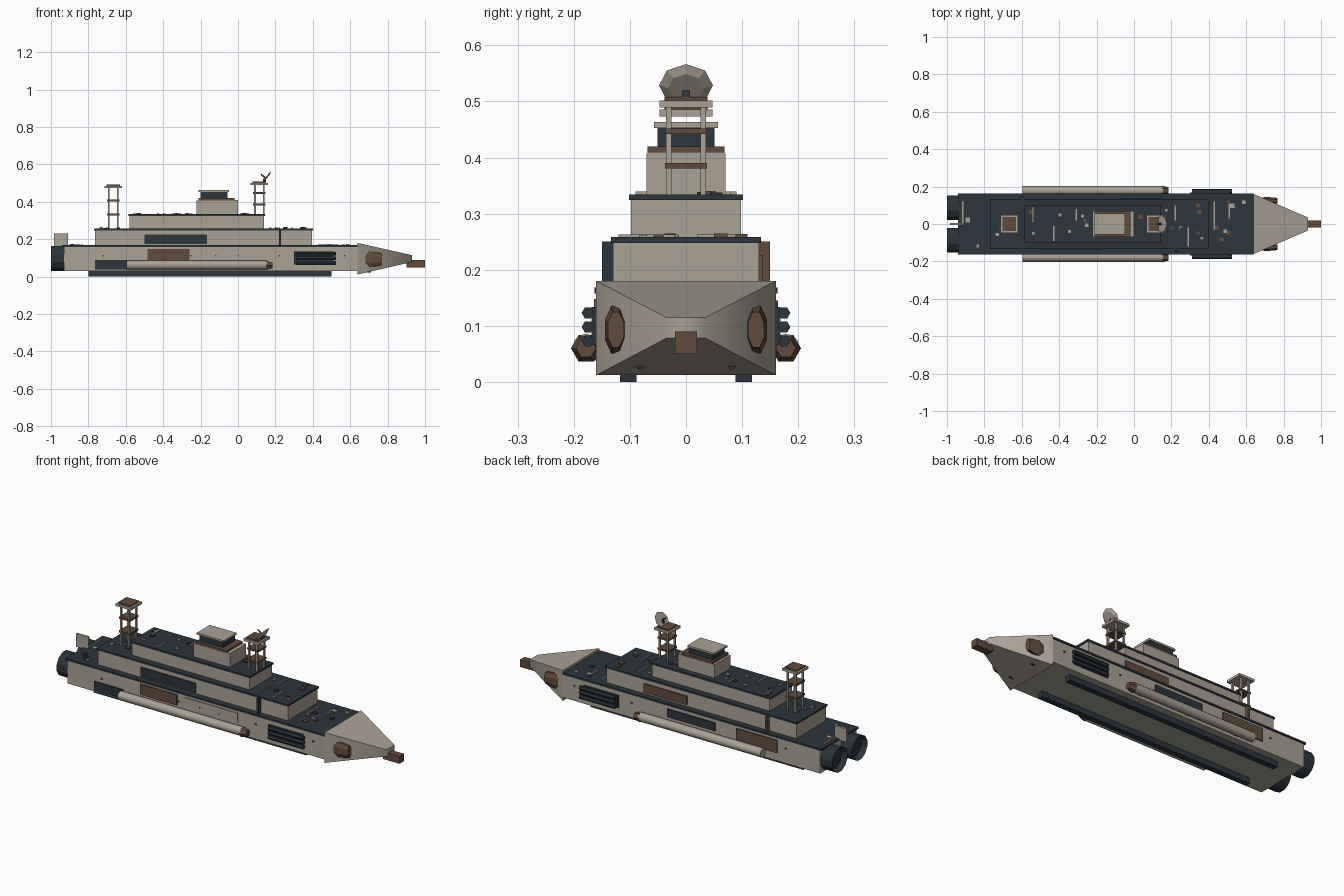
import bpy, bmesh, math, random
from mathutils import Matrix, Vector

if "Cube" in bpy.data.objects:
    bpy.data.objects.remove(bpy.data.objects["Cube"])

random.seed(7)


def mat(name, c):
    m = bpy.data.materials.new(name)
    m.diffuse_color = (*c, 1)
    m.use_nodes = True
    m.node_tree.nodes["Principled BSDF"].inputs["Base Color"].default_value = m.diffuse_color
    return m


GREY = mat("hull_grey", (0.40, 0.36, 0.30))
DARK = mat("deck_dark", (0.025, 0.035, 0.045))
BROWN = mat("rust_brown", (0.12, 0.07, 0.045))


def finish(name, bm, m, smooth=None):
    bmesh.ops.recalc_face_normals(bm, faces=bm.faces)
    me = bpy.data.meshes.new(name)
    bm.to_mesh(me)
    bm.free()
    me.materials.append(m)
    ob = bpy.data.objects.new(name, me)
    bpy.context.collection.objects.link(ob)
    if smooth:
        bpy.context.view_layer.objects.active = ob
        ob.select_set(True)
        bpy.ops.object.shade_smooth_by_angle(angle=math.radians(smooth))
        ob.select_set(False)
    return ob


def box(name, x0, x1, y0, y1, z0, z1, m=GREY):
    bm = bmesh.new()
    bmesh.ops.create_cube(bm, size=1)
    for v in bm.verts:
        v.co = Vector(((x0 + x1) / 2 + v.co.x * (x1 - x0),
                       (y0 + y1) / 2 + v.co.y * (y1 - y0),
                       (z0 + z1) / 2 + v.co.z * (z1 - z0)))
    return finish(name, bm, m)


def tube(name, x0, x1, y, z, r0, r1, n, m, sy=1.0, smooth=None, spin=0.0):
    """Cylinder or cone along x, r0 at x0 and r1 at x1."""
    bm = bmesh.new()
    M = (Matrix.Translation(((x0 + x1) / 2, y, z)) @ Matrix.Diagonal((1, sy, 1, 1))
         @ Matrix.Rotation(math.pi / 2, 4, 'Y') @ Matrix.Rotation(spin, 4, 'Z'))
    bmesh.ops.create_cone(bm, cap_ends=True, segments=n, radius1=r0, radius2=r1,
                          depth=x1 - x0, matrix=M)
    return finish(name, bm, m, smooth)


# Hull, keel strips and stepped decks
box("hull", -0.93, 0.645, -0.158, 0.158, 0.03, 0.16)
box("main_deck", -0.94, 0.64, -0.163, 0.163, 0.158, 0.168, DARK)
box("second_tier", -0.765, 0.395, -0.13, 0.13, 0.165, 0.25)
box("second_deck", -0.77, 0.40, -0.134, 0.134, 0.248, 0.258, DARK)
box("third_tier", -0.58, 0.14, -0.098, 0.098, 0.255, 0.325)
box("third_deck", -0.585, 0.145, -0.102, 0.102, 0.324, 0.334, DARK)

# Bridge
box("bridge_body", -0.222, 0.0, -0.07, 0.07, 0.33, 0.407)
box("bridge_band", -0.21, -0.02, -0.069, 0.069, 0.405, 0.42, BROWN)
box("bridge_lip", -0.02, 0.0, -0.069, 0.069, 0.405, 0.41)
box("bridge_windows", -0.20, -0.055, -0.051, 0.051, 0.418, 0.455, DARK)
box("bridge_roof", -0.212, -0.048, -0.057, 0.057, 0.453, 0.463)

# Nose: tapered four-sided frustum with a blunt ram
bm = bmesh.new()
rings = [[bm.verts.new((x, y, z)) for y, z in ((-w, a), (w, a), (w, b), (-w, b))]
         for x, w, a, b in ((0.64, 0.16, 0.012, 0.18), (0.93, 0.035, 0.078, 0.115))]
for i in range(4):
    j = (i + 1) % 4
    bm.faces.new((rings[0][i], rings[0][j], rings[1][j], rings[1][i]))
for r in rings:
    bm.faces.new(r)
finish("nose", bm, GREY, 75)
box("nose_ram", 0.90, 1.0, -0.02, 0.02, 0.05, 0.09, BROWN)

# Stern fin
box("stern_fin", -0.985, -0.91, -0.006, 0.006, 0.16, 0.232)

for s, side in ((-1, "right"), (1, "left")):
    def sbox(name, x0, x1, y0, y1, z0, z1, m):
        box(f"{side}_{name}", x0, x1, *sorted((s * y0, s * y1)), z0, z1, m)

    sbox("keel_strip", -0.80, 0.50, 0.088, 0.118, 0.0, 0.032, DARK)
    # Engine with recessed nozzle
    eng = tube(f"{side}_engine", -1.0, -0.92, s * 0.087, 0.097, 0.068, 0.068, 12, DARK,
               spin=math.pi / 12)
    bm = bmesh.new()
    bm.from_mesh(eng.data)
    back = min(bm.faces, key=lambda f: f.calc_center_median().x)
    bmesh.ops.inset_region(bm, faces=[back], thickness=0.012)
    bmesh.ops.translate(bm, verts=back.verts, vec=(0.03, 0, 0))
    bm.to_mesh(eng.data)
    bm.free()
    # Nose thruster pods
    tube(f"{side}_nose_pod_base", 0.665, 0.71, s * 0.125, 0.093, 0.036, 0.046, 8, BROWN,
         0.46, spin=math.pi / 8)
    tube(f"{side}_nose_pod", 0.71, 0.768, s * 0.125, 0.093, 0.046, 0.034, 8, BROWN,
         0.46, spin=math.pi / 8)
    tube(f"{side}_nose_port", 0.68, 0.712, s * 0.082, 0.029, 0.007, 0.007, 8, DARK)
    # Long side tube and its tip
    tube(f"{side}_long_tube", -0.595, 0.155, s * 0.178, 0.062, 0.024, 0.024, 12, GREY, smooth=40)
    tube(f"{side}_tube_tip", 0.15, 0.185, s * 0.178, 0.06, 0.027, 0.018, 6, BROWN)
    for x in (-0.5, -0.2, 0.1):
        sbox("tube_bracket", x - 0.015, x + 0.015, 0.155, 0.172, 0.045, 0.078, DARK)
    # Gun rack of three barrels
    sbox("gun_rack_plate", 0.30, 0.51, 0.155, 0.168, 0.066, 0.134, DARK)
    for z in (0.073, 0.098, 0.123):
        tube(f"{side}_gun_barrel", 0.31, 0.525, s * 0.175, z, 0.011, 0.011, 6, DARK)
    # Rivet-like hull fittings
    for x in (-0.72, -0.25, -0.12, 0.0, 0.22, 0.57):
        sbox("hull_fitting", x - 0.004, x + 0.004, 0.155, 0.163, 0.108, 0.116, BROWN)

# Right side panels
box("right_stern_panel", -0.765, -0.59, -0.164, -0.15, 0.038, 0.088, DARK)
box("right_rust_panel", -0.485, -0.26, -0.164, -0.15, 0.09, 0.148, BROWN)
box("right_plain_panel", -0.21, 0.11, -0.162, -0.15, 0.093, 0.145)
box("right_tier_panel", -0.50, -0.165, -0.137, -0.12, 0.175, 0.226, DARK)
box("right_tier_rib", 0.218, 0.23, -0.15, -0.12, 0.168, 0.25, DARK)
# Left side panels
box("left_rust_panel", -0.67, -0.42, 0.15, 0.164, 0.075, 0.145, BROWN)
box("left_dark_panel", -0.29, 0.0, 0.15, 0.164, 0.095, 0.14, DARK)
box("left_tier_panel", -0.10, 0.165, 0.12, 0.137, 0.178, 0.226, BROWN)
box("left_tier_rib", -0.60, -0.588, 0.12, 0.15, 0.168, 0.25, BROWN)


# Lattice masts
def mast(name, cx, z0, z1, shelves):
    for dx in (-0.024, 0.024):
        for y in (-0.031, 0.031):
            box(name + "_post", cx + dx - 0.005, cx + dx + 0.005, y - 0.005, y + 0.005, z0, z1)
    for z in shelves:
        box(name + "_shelf", cx - 0.034, cx + 0.034, -0.037, 0.037, z - 0.005, z + 0.005, BROWN)
    box(name + "_cap", cx - 0.047, cx + 0.047, -0.047, 0.047, z1 - 0.013, z1)
    box(name + "_cap_plate", cx - 0.036, cx + 0.036, -0.038, 0.038, z1 - 0.002, z1 + 0.006, BROWN)


mast("rear_mast", -0.667, 0.255, 0.486, (0.333, 0.408))
mast("front_mast", 0.114, 0.33, 0.502, (0.385, 0.447))

# Tilted eight-sided dish with feed
axis = Vector((-0.79, 0, 0.61))
rot = axis.to_track_quat('Z', 'Y').to_matrix().to_4x4()
base = Matrix.Translation((0.15, 0, 0.526)) @ rot
bm = bmesh.new()
bmesh.ops.create_cone(bm, cap_ends=True, segments=8, radius1=0.032, radius2=0.048,
                      depth=0.008, matrix=base)
finish("dish", bm, GREY)
bm = bmesh.new()
bmesh.ops.create_cone(bm, cap_ends=True, segments=6, radius1=0.004, radius2=0.004,
                      depth=0.035, matrix=base @ Matrix.Translation((0, 0, 0.018)))
finish("dish_feed", bm, BROWN)
box("dish_stand", 0.135, 0.15, -0.006, 0.006, 0.50, 0.525, DARK)

# Deck pipes (x, y, half length, deck height)
for x, y, h, z in ((-0.915, 0.06, 0.06, 0.167), (0.43, 0.08, 0.075, 0.167), (0.29, -0.13, 0.05, 0.257),
                   (0.51, 0.07, 0.04, 0.167), (-0.54, 0.05, 0.04, 0.333), (-0.31, 0.05, 0.03, 0.333),
                   (-0.43, -0.05, 0.04, 0.333), (0.22, 0.06, 0.04, 0.257)):
    y = max(min(y, 0.12 - h), h - 0.12)
    box("deck_pipe", x - 0.004, x + 0.004, y - h, y + h, z, z + 0.006)

# Small scattered hatches on each deck
for x0, x1, w, z, n in ((-0.90, -0.79, 0.13, 0.167, 6), (0.42, 0.62, 0.13, 0.167, 9),
                        (-0.75, -0.60, 0.11, 0.257, 4), (0.17, 0.37, 0.11, 0.257, 8),
                        (-0.56, -0.25, 0.085, 0.333, 10), (0.01, 0.06, 0.085, 0.333, 3)):
    for i in range(n):
        x, y = random.uniform(x0, x1), random.uniform(-w, w)
        r = random.uniform(0.006, 0.013)
        box("deck_hatch", x - r, x + r, y - r, y + r, z, z + random.uniform(0.004, 0.008),
            random.choice((GREY, BROWN, DARK)))
